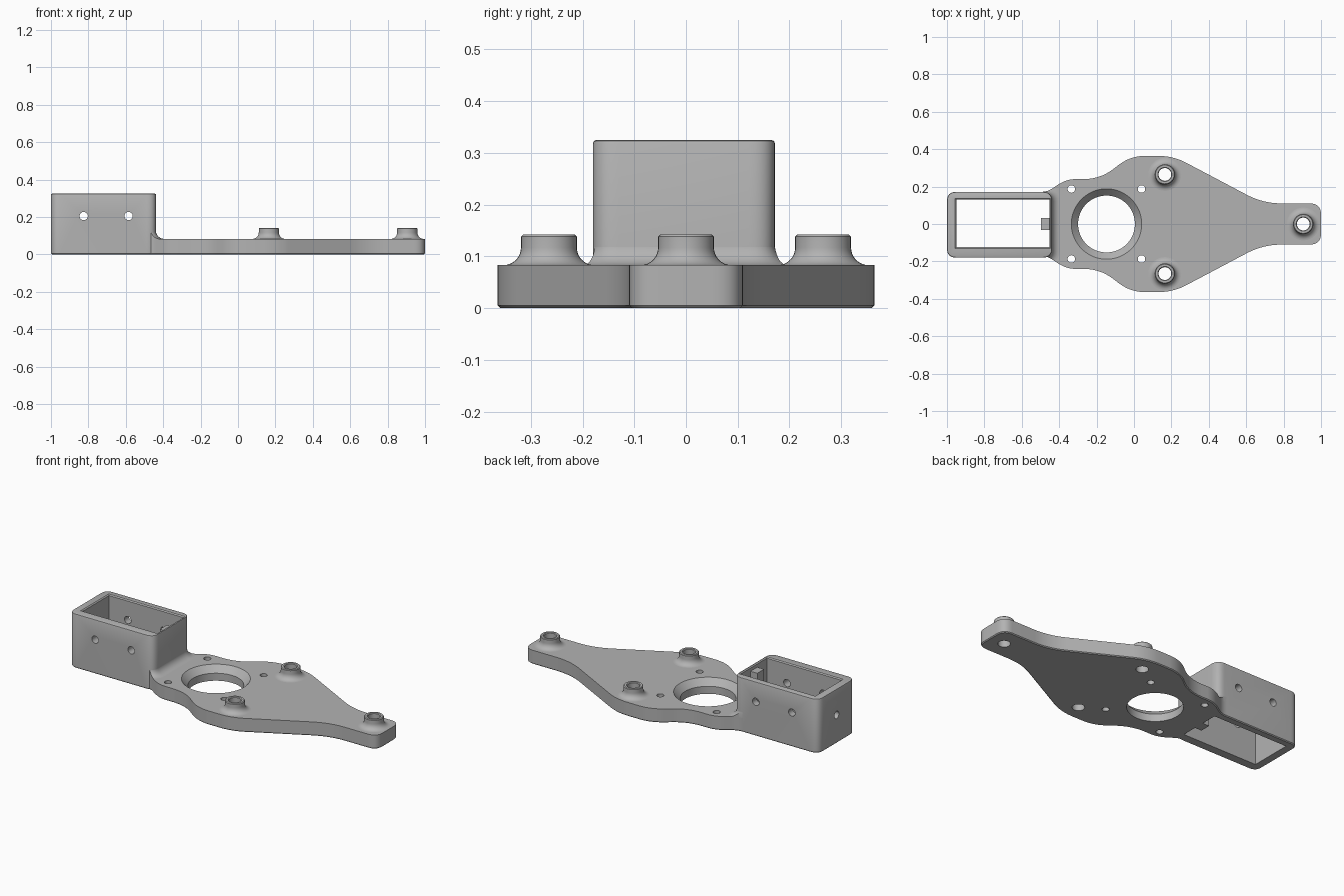
import bpy, bmesh, math
from mathutils import Vector

if "Cube" in bpy.data.objects:
    bpy.data.objects.remove(bpy.data.objects["Cube"])

grey = bpy.data.materials.new("matte_grey")
grey.use_nodes = True
grey.diffuse_color = (0.45, 0.45, 0.45, 1)
grey.node_tree.nodes["Principled BSDF"].inputs["Base Color"].default_value = (0.45, 0.45, 0.45, 1)


def rounded(corners, steps=10):
    """Closed outline; each corner (x, y, trim) is rounded by a quadratic curve."""
    out = []
    for i, (x, y, t) in enumerate(corners):
        p = Vector((x, y))
        a = Vector(corners[i - 1][:2]) - p
        b = Vector(corners[(i + 1) % len(corners)][:2]) - p
        if t == 0:
            out.append(p)
            continue
        p0, p2 = p + a.normalized() * t, p + b.normalized() * t
        for k in range(steps + 1):
            u = k / steps
            out.append(p0 * (1 - u) ** 2 + p * 2 * u * (1 - u) + p2 * u * u)
    return out


def rect(x0, x1, y0, y1, r=0.0):
    return rounded([(x0, y0, r), (x1, y0, r), (x1, y1, r), (x0, y1, r)], 8)


def circle(x, y, r, n=48):
    return [Vector((x + r * math.cos(a), y + r * math.sin(a)))
            for a in (math.tau * i / n for i in range(n))]


def offset(pts, d):
    """Push a counter-clockwise outline outwards by d."""
    out = []
    for i, p in enumerate(pts):
        a = (p - pts[i - 1]).normalized()
        b = (pts[(i + 1) % len(pts)] - p).normalized()
        na, nb = Vector((a.y, -a.x)), Vector((b.y, -b.x))
        out.append(p + (na + nb) * d / (1 + na.dot(nb)))
    return out


def loft(name, outline, levels):
    """Solid through (z, outward offset) levels of one outline."""
    bm = bmesh.new()
    rings = [[bm.verts.new((p.x, p.y, z)) for p in offset(outline, d)] for z, d in levels]
    n = len(outline)
    for lo, hi in zip(rings, rings[1:]):
        for i in range(n):
            j = (i + 1) % n
            bm.faces.new((lo[i], lo[j], hi[j], hi[i]))
    bm.faces.new(rings[0][::-1])
    bm.faces.new(rings[-1])
    return finish(name, bm)


def finish(name, bm):
    bmesh.ops.recalc_face_normals(bm, faces=bm.faces[:])
    me = bpy.data.meshes.new(name)
    bm.to_mesh(me)
    bm.free()
    me.materials.append(grey)
    ob = bpy.data.objects.new(name, me)
    bpy.context.collection.objects.link(ob)
    return ob


def combine(ob, cutters, operation="DIFFERENCE"):
    """Apply booleans to ob."""
    for c in cutters:
        m = ob.modifiers.new("cut", "BOOLEAN")
        m.operation, m.object, m.solver = operation, c, "EXACT"
    deps = bpy.context.evaluated_depsgraph_get()
    me = bpy.data.meshes.new_from_object(ob.evaluated_get(deps))
    ob.modifiers.clear()
    ob.data = me


def side_hole(x, y, z, axis):
    """Horizontal round cutter along the x or y axis."""
    c = loft("side_hole_cutter", circle(0, 0, 0.022, 24), [(-0.1, 0), (0.1, 0)])
    c.rotation_euler = (math.pi / 2, 0, 0) if axis == "y" else (0, math.pi / 2, 0)
    c.location = (x, y, z)
    return c


PLATE_TOP, BOX_TOP = 0.083, 0.325
through = [(-0.1, 0), (0.5, 0)]
boss_spots = [(0.165, 0.265), (0.165, -0.265), (0.905, 0)]

# Plate outline, mirrored about the long axis
half = [(-0.5, 0.172, 0), (-0.465, 0.172, 0.03), (-0.36, 0.24, 0.05), (-0.18, 0.24, 0.09),
        (-0.02, 0.364, 0.08), (0.21, 0.364, 0.08), (0.69, 0.11, 0.1), (1.0, 0.11, 0.06)]
outline = rounded([(x, -y, t) for x, y, t in half] + half[::-1])
box_outline = rect(-1, -0.438, -0.18, 0.172, 0.05)

# Cutters
cavity = loft("cavity_cutter", rect(-0.95, -0.452, -0.124, 0.13),
              [(-0.1, 0), (BOX_TOP - 0.006, 0), (BOX_TOP + 0.01, 0.016)])
bore = loft("bore_cutter", circle(-0.147, 0, 0.152, 80),
            [(-0.1, 0), (0.045, 0), (PLATE_TOP, 0.036), (0.2, 0.036)])
holes = [loft("screw_hole_cutter", circle(x, s * 0.187, 0.02, 24), through)
         for x in (-0.335, 0.04) for s in (1, -1)]
holes += [loft("boss_hole_cutter", circle(x, y, 0.034, 32), through) for x, y in boss_spots]
side_holes = [side_hole(x, y, 0.205, "y") for x in (-0.825, -0.585) for y in (-0.18, 0.172)]
side_holes.append(side_hole(-1, -0.004, 0.17, "x"))
trim = loft("fillet_trim_cutter", outline, through)

# Main plate
plate = loft("base_plate", outline, [(0, -0.005), (0.005, 0), (PLATE_TOP, 0)])
combine(plate, [cavity, bore] + holes)

# Box housing with side holes
housing = loft("box_housing", box_outline,
               [(0, -0.005), (0.005, 0), (BOX_TOP - 0.007, 0),
                (BOX_TOP - 0.002, -0.002), (BOX_TOP, -0.007)])
combine(housing, [cavity] + side_holes)

# Curved fillet where the housing meets the plate
arc = [(0.127 - 0.044 * math.cos(a), 0.044 * (1 - math.sin(a)) - 0.001)
       for a in (math.pi / 2 * k / 8 for k in range(9))]
fillet = loft("housing_fillet", box_outline, [(0.07, arc[0][1])] + arc)
combine(fillet, [trim], "INTERSECT")
combine(fillet, [cavity])

# Rib inside the housing
rib = loft("inner_rib", rect(-0.497, -0.445, -0.032, 0.032), [(0, 0), (0.3, 0)])

# Screw bosses, each a turned ring with a flared foot
flare = [(0.088 - 0.034 * math.sin(a), 0.117 - 0.034 * math.cos(a))
         for a in (math.pi / 2 * k / 8 for k in range(9))]
profile = [(0.034, 0.07), (0.088, 0.07)] + flare + [(0.054, 0.138), (0.05, 0.142),
                                                    (0.038, 0.142), (0.034, 0.138)]
bosses = []
for name, (bx, by) in zip(("left_boss", "right_boss", "tip_boss"), boss_spots):
    bm = bmesh.new()
    rings = [[bm.verts.new((p.x, p.y, z)) for p in circle(bx, by, r, 32)] for r, z in profile]
    for a, b in zip(rings, rings[1:] + rings[:1]):
        for i in range(32):
            j = (i + 1) % 32
            bm.faces.new((a[i], a[j], b[j], b[i]))
    bosses.append(finish(name, bm))

# Remove the cutters and shade the parts
for c in [cavity, bore, trim] + holes + side_holes:
    bpy.data.objects.remove(c)
bpy.ops.object.select_all(action="DESELECT")
for ob in [plate, housing, fillet, rib] + bosses:
    ob.select_set(True)
    bpy.context.view_layer.objects.active = ob
bpy.ops.object.shade_smooth_by_angle(angle=math.radians(30))
